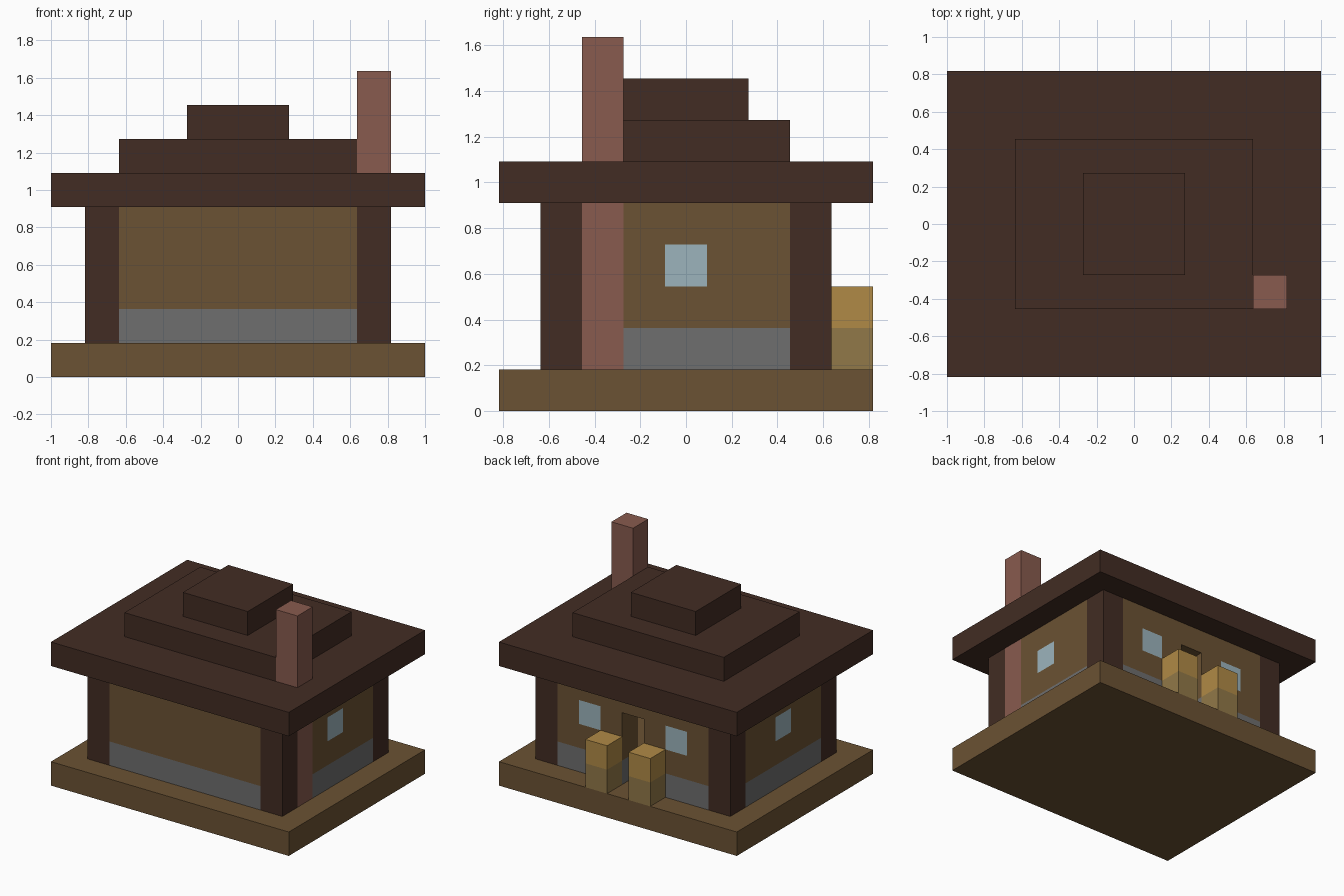
import bpy, bmesh
from mathutils import Vector

cube = bpy.data.objects.get("Cube")
if cube:
    bpy.data.objects.remove(cube, do_unlink=True)

U = 2 / 11  # one building block


def material(name, hex_code):
    def linear(i):
        c = int(hex_code[i:i + 2], 16) / 255
        return c / 12.92 if c < 0.04 else ((c + 0.055) / 1.055) ** 2.4
    color = (linear(0), linear(2), linear(4), 1)
    mat = bpy.data.materials.new(name)
    mat.use_nodes = True
    mat.diffuse_color = color
    mat.node_tree.nodes["Principled BSDF"].inputs["Base Color"].default_value = color
    return mat


DARK = material("dark timber", "422c23")
WOOD = material("plank wood", "6b5233")
STONE = material("grey stone", "6e6e6e")
GLASS = material("pale glass", "9cb4bc")
BRICK = material("chimney brick", "885b4e")
GOLD = material("golden straw", "b08a46")
TAN = material("dull straw", "917848")


def block(name, low, high, mats, cuts=(), rule=None):
    """Box between two corners in blocks; cuts are (axis, position) planes,
    rule maps a face centre in blocks to a material index."""
    bm = bmesh.new()
    bmesh.ops.create_cube(bm, size=1)
    low, high = Vector(low), Vector(high)
    for v in bm.verts:
        v.co = (low + high) / 2 + v.co * (high - low)
    for axis, pos in cuts:
        normal = Vector((0, 0, 0))
        normal[axis] = 1
        bmesh.ops.bisect_plane(bm, geom=bm.verts[:] + bm.edges[:] + bm.faces[:],
                               plane_co=normal * pos, plane_no=normal)
    if rule:
        for f in bm.faces:
            f.material_index = rule(f.calc_center_median())
    bmesh.ops.scale(bm, vec=(U, U, U), verts=bm.verts)
    mesh = bpy.data.meshes.new(name)
    bm.to_mesh(mesh)
    bm.free()
    for m in mats:
        mesh.materials.append(m)
    obj = bpy.data.objects.new(name, mesh)
    bpy.context.collection.objects.link(obj)
    return obj


def wall(name, low, high, axis=None, centre=0):
    """Plank wall on a stone footing, with an optional one-block window."""
    cuts = [(2, 2)]
    if axis is not None:
        cuts += [(2, 3), (2, 4), (axis, centre - .5), (axis, centre + .5)]

    def rule(c):
        if c.z < 2:
            return 1
        if axis is not None and 3 < c.z < 4 and abs(c[axis] - centre) < .4:
            return 2
        return 0
    return block(name, low, high, [WOOD, STONE, GLASS], cuts, rule)


# Base and stepped roof
block("base", (-5.5, -4.5, 0), (5.5, 4.5, 1), [WOOD])
for name, x, y, z in (("roof_eaves", 5.5, 4.5, 5), ("roof_middle", 3.5, 2.5, 6),
                      ("roof_cap", 1.5, 1.5, 7)):
    block(name, (-x, -y, z), (x, y, z + 1), [DARK])

# Corner pillars
for sx, side in ((-1, "right"), (1, "left")):
    for sy, end in ((-1, "front"), (1, "back")):
        x, y = sx * 4, sy * 3
        block(f"{end}_{side}_pillar", (x - .5, y - .5, 1), (x + .5, y + .5, 5), [DARK])

# Walls around the hollow room; the chimney fills part of one side wall
wall("front_wall", (-3.5, -3.5, 1), (3.5, -2.5, 5))
wall("right_wall", (-4.5, -2.5, 1), (-3.5, 2.5, 5), 1)
wall("left_wall", (3.5, -1.5, 1), (4.5, 2.5, 5), 1)
wall("back_right_wall", (-3.5, 2.5, 1), (-.5, 3.5, 5), 0, -2)
wall("back_left_wall", (.5, 2.5, 1), (3.5, 3.5, 5), 0, 2)
block("door_lintel", (-.5, 2.5, 4), (.5, 3.5, 5), [WOOD])
block("chimney", (3.5, -2.5, 1), (4.5, -1.5, 9), [BRICK])

# Straw posts either side of the doorway
for x, side in ((-1, "right"), (1, "left")):
    block(f"{side}_door_post", (x - .5, 3.5, 1), (x + .5, 4.5, 3), [GOLD, TAN],
          [(2, 2)], lambda c: int(c.z < 2))
